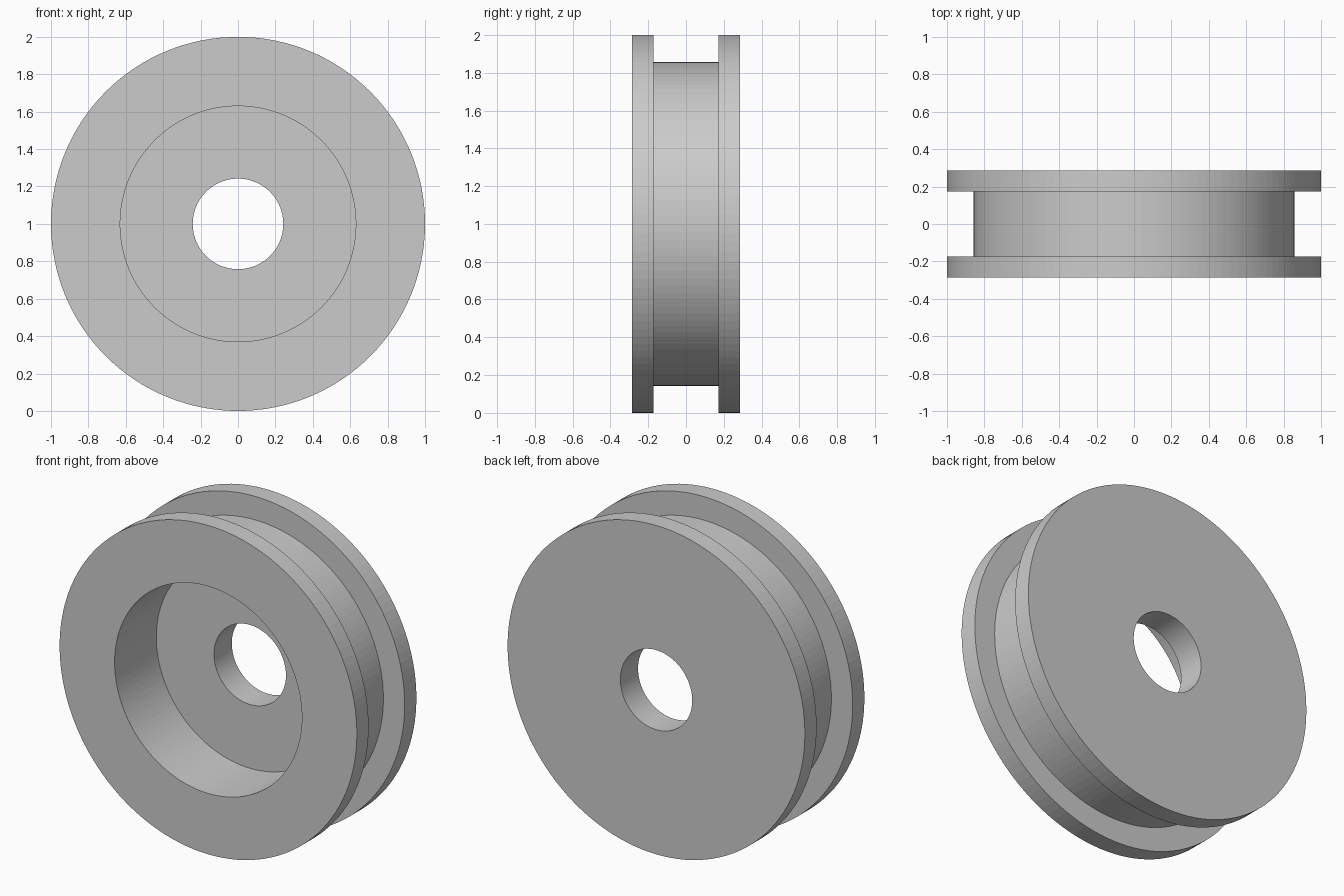
import bpy
import bmesh
from math import tau
from mathutils import Matrix, Vector

cube = bpy.data.objects.get("Cube")
if cube:
    bpy.data.objects.remove(cube, do_unlink=True)

SIDES = 128
HALF_WIDTH = 0.286     # half the wheel's thickness
GROOVE = 0.173         # half the groove's width
RIM_R, GROOVE_R = 1.0, 0.857
POCKET_R, BORE_R = 0.63, 0.242
POCKET_FLOOR = 0.115   # y of the recess floor

# Plain grey material
grey = bpy.data.materials.new("light grey")
grey.use_nodes = True
color = (0.6, 0.6, 0.6, 1)
grey.diffuse_color = color
grey.node_tree.nodes["Principled BSDF"].inputs["Base Color"].default_value = color

# Closed cross-section (radius, y): flanges, groove, back face, bore, front recess
profile = [
    (POCKET_R, -HALF_WIDTH), (RIM_R, -HALF_WIDTH),
    (RIM_R, -GROOVE), (GROOVE_R, -GROOVE),
    (GROOVE_R, GROOVE), (RIM_R, GROOVE),
    (RIM_R, HALF_WIDTH), (BORE_R, HALF_WIDTH),
    (BORE_R, POCKET_FLOOR), (POCKET_R, POCKET_FLOOR),
]

# Revolve the section around the axle
bm = bmesh.new()
verts = [bm.verts.new((r, y, 0)) for r, y in profile]
edges = [bm.edges.new((v, verts[(i + 1) % len(verts)])) for i, v in enumerate(verts)]
bmesh.ops.spin(bm, geom=verts + edges, cent=Vector(), axis=(0, 1, 0),
               angle=tau, steps=SIDES, use_merge=True)
bmesh.ops.remove_doubles(bm, verts=bm.verts, dist=0.0001)
bmesh.ops.recalc_face_normals(bm, faces=bm.faces)
bm.transform(Matrix.Translation((0, 0, RIM_R)))

mesh = bpy.data.meshes.new("pulley_wheel")
bm.to_mesh(mesh)
bm.free()
mesh.materials.append(grey)
wheel = bpy.data.objects.new("pulley_wheel", mesh)
bpy.context.collection.objects.link(wheel)
